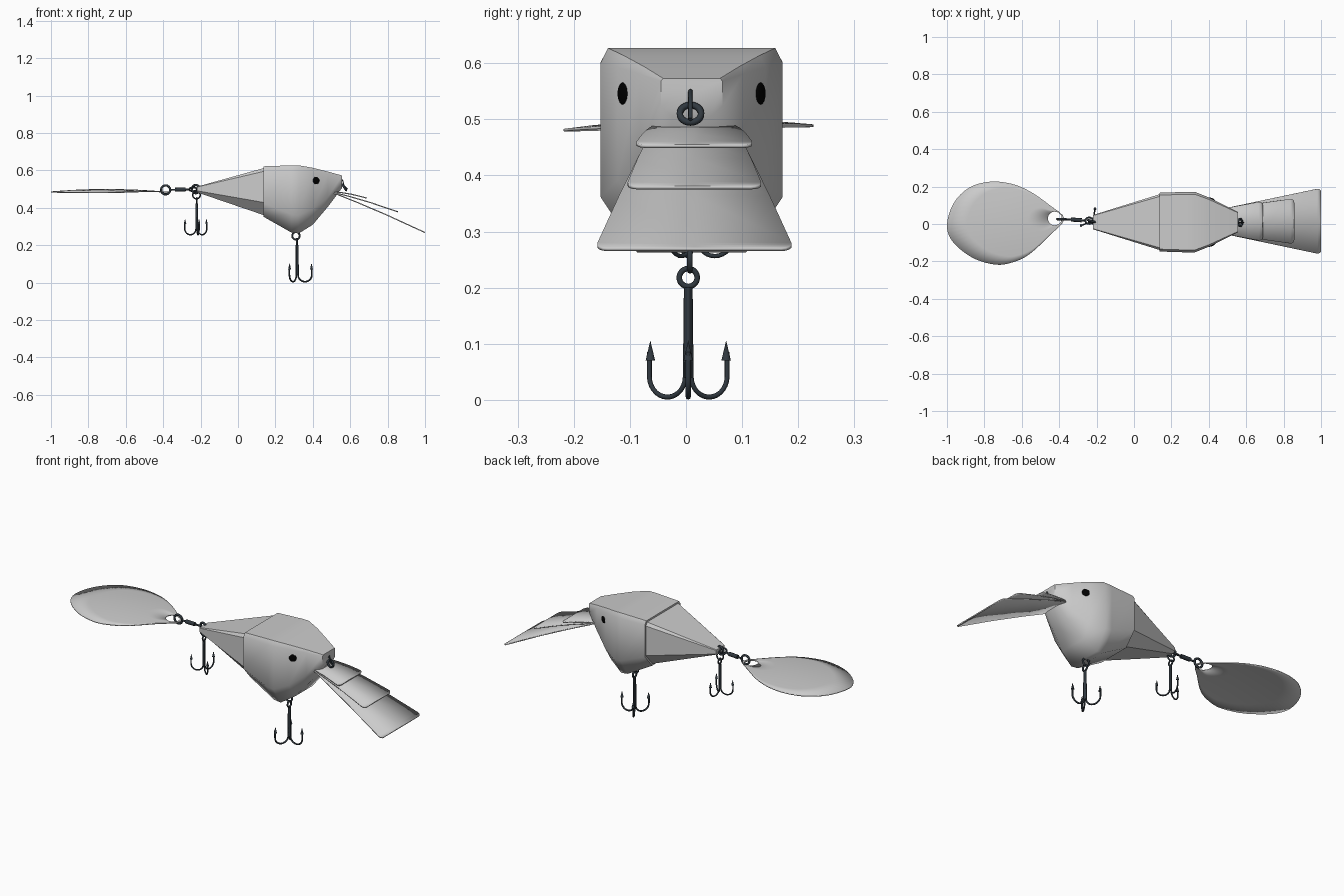
import bpy, bmesh
from math import sin, cos, pi, radians
from mathutils import Vector, Matrix

if "Cube" in bpy.data.objects:
    bpy.data.objects.remove(bpy.data.objects["Cube"])

CY = 0.01  # sideways centre of the lure


def material(name, rgb):
    m = bpy.data.materials.new(name)
    m.diffuse_color = (*rgb, 1)
    m.use_nodes = True
    m.node_tree.nodes["Principled BSDF"].inputs["Base Color"].default_value = m.diffuse_color
    return m


STEEL = material("dark_steel", (0.03, 0.04, 0.05))
BLACK = material("eye_black", (0.0, 0.0, 0.0))


def finish(name, bm, angle=40, mat=None):
    bmesh.ops.recalc_face_normals(bm, faces=bm.faces)
    me = bpy.data.meshes.new(name)
    bm.to_mesh(me)
    bm.free()
    ob = bpy.data.objects.new(name, me)
    bpy.context.collection.objects.link(ob)
    if mat:
        me.materials.append(mat)
    bpy.ops.object.select_all(action='DESELECT')
    ob.select_set(True)
    bpy.context.view_layer.objects.active = ob
    bpy.ops.object.shade_smooth_by_angle(angle=radians(angle))
    return ob


def thicken(ob, t):
    mod = ob.modifiers.new("thickness", 'SOLIDIFY')
    mod.thickness = t
    mod.offset = 0


def wire(name, paths, r, cyclic=False):
    cu = bpy.data.curves.new(name, 'CURVE')
    cu.dimensions = '3D'
    cu.bevel_depth = r
    cu.bevel_resolution = 2
    cu.use_fill_caps = True
    for path in paths:
        sp = cu.splines.new('POLY')
        sp.points.add(len(path) - 1)
        for p, co in zip(sp.points, path):
            p.co = (*co, 1)
        sp.use_cyclic_u = cyclic
        sp.use_smooth = True
    cu.materials.append(STEEL)
    ob = bpy.data.objects.new(name, cu)
    bpy.context.collection.objects.link(ob)
    return ob


def ring(name, centre, radius, r, normal):
    q = Vector(normal).to_track_quat('Z', 'Y')
    pts = [Vector(centre) + q @ Vector((radius * cos(a), radius * sin(a), 0))
           for a in (2 * pi * i / 24 for i in range(24))]
    return wire(name, [pts], r, True)


# Body: eight-sided sections (x, top, bottom, half width) joined in a loft
SIDE = [(0.92, 1), (1, 0.93), (1, 0.27), (0.6, 0)]
SECTION = SIDE + [(-y, z) for y, z in reversed(SIDE)]


def loft(name, rows, angle):
    bm = bmesh.new()
    loops = [[bm.verts.new((x, CY + fy * hw, bot + fz * (top - bot)))
              for fy, fz in SECTION] for x, top, bot, hw in rows]
    for a, b in zip(loops, loops[1:]):
        for i in range(8):
            j = (i + 1) % 8
            bm.faces.new((a[i], a[j], b[j], b[i]))
    bm.faces.new(loops[0])
    bm.faces.new(loops[-1])
    return finish(name, bm, angle)


loft("head", [(0.137, 0.622, 0.352, 0.157), (0.285, 0.627, 0.268, 0.162),
              (0.325, 0.627, 0.263, 0.162), (0.40, 0.614, 0.31, 0.132),
              (0.48, 0.594, 0.405, 0.092), (0.555, 0.573, 0.505, 0.055)], 50)
loft("tail_body", [(-0.22, 0.513, 0.483, 0.038), (0.14, 0.613, 0.36, 0.15)], 25)

# Eyes
for s, side in ((-1, "right"), (1, "left")):
    bm = bmesh.new()
    bmesh.ops.create_uvsphere(bm, u_segments=20, v_segments=12, radius=1,
                              matrix=Matrix.Translation((0.417, CY + s * 0.122, 0.546))
                              @ Matrix.Rotation(radians(-25 * s), 4, 'Z')
                              @ Matrix.Diagonal((0.02, 0.006, 0.02, 1)))
    finish(side + "_eye", bm, 60, BLACK)


# Diving lip: three stacked, flaring plates
def plate(name, tip_x, tip_z, root_w, tip_w):
    bm = bmesh.new()
    root, tip = Vector((0.49, 0, 0.488)), Vector((tip_x, 0, tip_z))
    rows = []
    r = 0.022
    length = (tip - root).length
    steps = [0, 0.3, 0.6] + [1 - r / length * (1 - sin(a * pi / 8)) for a in range(5)]
    for k, u in enumerate(steps):
        p = root.lerp(tip, u)
        w = root_w + (tip_w - root_w) * u
        if k > 2:
            w -= r * (1 - cos((k - 3) * pi / 8))
        dz = 0.006 * sin(u * pi)
        rows.append([bm.verts.new((p.x, 0.015 + f * w, p.z + dz)) for f in (-1, 0, 1)])
    for a, b in zip(rows, rows[1:]):
        for i in range(2):
            bm.faces.new((a[i], a[i + 1], b[i + 1], b[i]))
    thicken(finish(name, bm), 0.006)


plate("lip_lower_plate", 0.999, 0.268, 0.07, 0.177)
plate("lip_middle_plate", 0.856, 0.378, 0.07, 0.122)
plate("lip_upper_plate", 0.688, 0.452, 0.07, 0.107)

# Nose eyelet
ring("nose_ring", (0.567, 0.008, 0.51), 0.019, 0.006, (1, 0, 0.7))
wire("nose_pin", [[(0.54, 0.008, 0.52), (0.56, 0.008, 0.55), (0.565, 0.008, 0.52),
                   (0.585, 0.008, 0.5)]], 0.004)


# Treble hook hanging down from an eye
def treble(name, x, y, z, size, turn):
    def at(a, r, h):
        return Vector((x + size * r * cos(a), y + size * r * sin(a), z + size * h))
    paths, bm = [], bmesh.new()
    for k in range(3):
        a = radians(turn + 120 * k)
        bend = [(0.043 - 0.037 * cos(t), 0.042 - 0.037 * sin(t))
                for t in (pi * i / 14 for i in range(15))]
        paths.append([at(a, *p) for p in [(0.004, 0.2)] + bend + [(0.08, 0.085)]])
        cone = bmesh.ops.create_cone(bm, cap_ends=True, segments=10,
                                     radius1=0.0085 * size, radius2=0, depth=0.036 * size)
        bmesh.ops.translate(bm, verts=cone['verts'], vec=at(a, 0.078, 0.088))
    wire(name + "_prongs", paths, 0.0045 * size)
    finish(name + "_barbs", bm, 40, STEEL)
    wire(name + "_shank", [[at(0, 0, 0.04), at(0, 0, 0.2)]], 0.0075 * size)
    e = ring(name + "_eye", at(0, 0, 0.218), 0.016 * size, 0.005 * size, (1, 0, 0))


treble("belly_hook", 0.315, 0.004, 0.0, 1.0, 0)
treble("tail_hook", -0.22, 0.015, 0.252, 0.86, 80)
ring("belly_eyelet", (0.31, 0.007, 0.25), 0.02, 0.005, (0, 1, 0))
ring("tail_eyelet", (-0.225, 0.015, 0.5), 0.022, 0.006, (0.3, 1, 0))
ring("tail_split_ring", (-0.222, 0.015, 0.468), 0.02, 0.004, (0, 1, 0.2))

# Swivel between body and blade
ring("swivel_inner_ring", (-0.24, 0.018, 0.499), 0.02, 0.005, (0, 0.6, 1))
wire("swivel_pin", [[(-0.365, 0.025, 0.496), (-0.255, 0.018, 0.499)]], 0.005)
wire("swivel_barrel", [[(-0.337, 0.024, 0.497), (-0.28, 0.02, 0.498)]], 0.011)
ring("swivel_outer_ring", (-0.387, 0.026, 0.496), 0.024, 0.006, (0, 1, 0))

# Spinner blade: shallow domed teardrop with a hole
KEYS = [(-0.373, 0.028), (-0.45, 0.1), (-0.56, 0.176), (-0.66, 0.216), (-0.77, 0.226),
        (-0.88, 0.195), (-0.965, 0.11), (-1.0, -0.01), (-0.965, -0.1), (-0.86, -0.182),
        (-0.74, -0.217), (-0.65, -0.205), (-0.56, -0.162), (-0.45, -0.06)]


def smooth_outline(keys, n=4):
    pts, k = [Vector(p) for p in keys], len(keys)
    out = []
    for i in range(k):
        a, b, c, d = (pts[(i + j) % k] for j in (-1, 0, 1, 2))
        for t in (s / n for s in range(n)):
            out.append(0.5 * (2 * b + (c - a) * t + (2 * a - 5 * b + 4 * c - d) * t * t
                              + (3 * b - a - 3 * c + d) * t ** 3))
    return out


bm = bmesh.new()
hole = Vector((-0.423, 0.03))
loops = []
outline = smooth_outline(KEYS)
for f in (0, 0.2, 0.4, 0.6, 0.8, 1):
    loop = []
    for o in outline:
        p = (hole + (o - hole).normalized() * 0.037).lerp(o, f)
        dome = max(0, 1 - ((p.x + 0.7) / 0.31) ** 2 - (p.y / 0.225) ** 2)
        loop.append(bm.verts.new((p.x, p.y, 0.484 + 0.02 * p.y + 0.014 * dome)))
    loops.append(loop)
for a, b in zip(loops, loops[1:]):
    for i in range(len(a)):
        j = (i + 1) % len(a)
        bm.faces.new((a[i], a[j], b[j], b[i]))
thicken(finish("spinner_blade", bm), 0.005)
